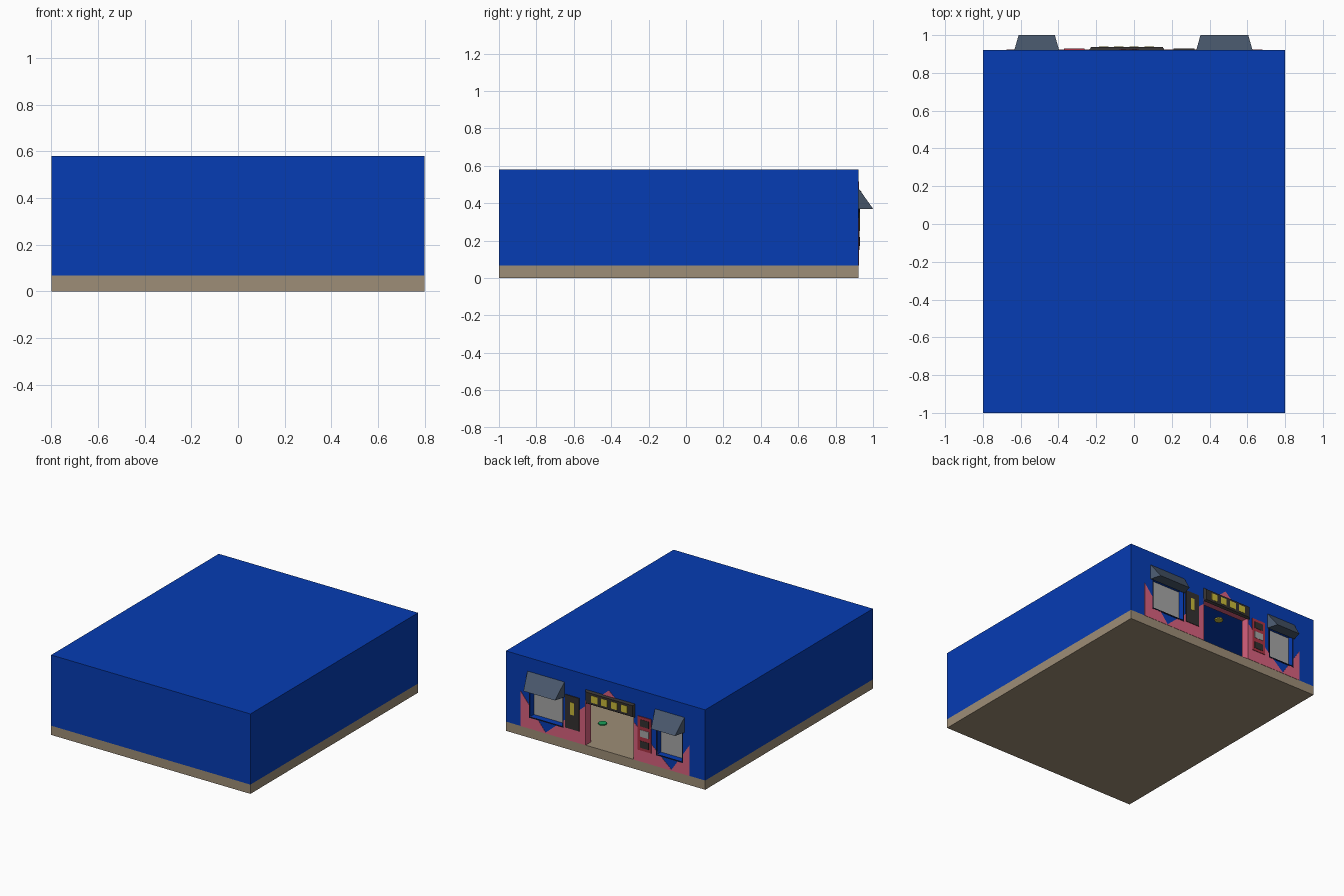
import bpy, bmesh

if "Cube" in bpy.data.objects:
    bpy.data.objects.remove(bpy.data.objects["Cube"])

MATS = {}


def mat(name, rgb):
    """Flat colour given as 0-255 screen values."""
    if name not in MATS:
        m = bpy.data.materials.new(name)
        m.diffuse_color = [(c / 255) ** 2.2 for c in rgb] + [1]
        m.use_nodes = True
        m.node_tree.nodes["Principled BSDF"].inputs["Base Color"].default_value = m.diffuse_color
        MATS[name] = m
    return MATS[name]


BLUE = mat("blue_paint", (14, 62, 178))
TAN = mat("tan_stone", (156, 140, 118))
PINK = mat("pink_paint", (215, 97, 125))
SLATE = mat("slate_cloth", (76, 90, 110))
DARK = mat("dark_panel", (55, 52, 52))
NAVY = mat("navy_frame", (25, 32, 60))
YELLOW = mat("yellow_light", (200, 185, 60))
RED = mat("red_panel", (170, 55, 70))
GREEN = mat("green_mark", (30, 160, 90))
GREY = mat("grey_glass", (165, 165, 165))


def prism(name, ring_a, ring_b, material):
    """Closed solid between two matching rings of points."""
    bm = bmesh.new()
    a = [bm.verts.new(p) for p in ring_a]
    b = [bm.verts.new(p) for p in ring_b]
    bm.faces.new(a)
    bm.faces.new(b[::-1])
    for i in range(len(a)):
        j = (i + 1) % len(a)
        bm.faces.new((a[j], a[i], b[i], b[j]))
    bmesh.ops.recalc_face_normals(bm, faces=bm.faces)
    me = bpy.data.meshes.new(name)
    bm.to_mesh(me)
    bm.free()
    if material:
        me.materials.append(material)
    ob = bpy.data.objects.new(name, me)
    bpy.context.collection.objects.link(ob)
    return ob


def box(name, x, y, z, material):
    ring = lambda h: [(x[0], y[0], h), (x[1], y[0], h), (x[1], y[1], h), (x[0], y[1], h)]
    return prism(name, ring(z[0]), ring(z[1]), material)


def cut(target, cutter):
    m = target.modifiers.new("cut", "BOOLEAN")
    m.operation = "DIFFERENCE"
    m.solver = "EXACT"
    m.object = cutter
    cutter.hide_render = True
    cutter.hide_viewport = True


F = 0.922                      # plane of the shop front
BASE = 0.067                   # top of the stone base
DOOR = (-0.23, 0.165)
DOOR_TOP = 0.39
WINDOWS = {"wide": (0.345, 0.605), "narrow": (-0.615, -0.415)}
SILL, HEAD = 0.155, 0.39

# Stone base and hollow blue hall
box("stone_base", (-0.8, 0.8), (-1, F), (0, BASE), TAN)
hall = box("hall_shell", (-0.8, 0.8), (-1, F), (BASE, 0.58), BLUE)
cut(hall, box("room_cutter", (-0.74, 0.74), (-0.94, F - 0.06), (0.02, 0.52), None))

# Pink zigzag painted on the shop front
zigzag = [(0.68, BASE), (0.68, 0.32), (0.48, BASE + 0.006), (-0.027, 0.515),
          (-0.53, BASE + 0.006), (-0.675, 0.29), (-0.675, BASE)]
paint = prism("zigzag_paint", [(x, F - 0.002, z) for x, z in zigzag],
              [(x, F + 0.002, z) for x, z in zigzag], PINK)

# Openings through wall and paint
openings = [box("door_cutter", DOOR, (0.8, 1), (0.03, DOOR_TOP), None)]
openings += [box(n + "_window_cutter", x, (0.8, 1), (SILL, HEAD), None)
             for n, x in WINDOWS.items()]
for o in openings:
    cut(hall, o)
    cut(paint, o)

# Pink door lining
Y = (F - 0.06, F + 0.002)
for n, x in (("left", DOOR[0]), ("right", DOOR[1] - 0.005)):
    box("door_jamb_" + n, (x, x + 0.005), Y, (BASE, DOOR_TOP), PINK)
box("door_lintel", DOOR, Y, (DOOR_TOP - 0.005, DOOR_TOP), PINK)

# Windows: recessed glass, slim frame, sloping awning
for n, (a, b) in WINDOWS.items():
    box(n + "_window_glass", (a, b), (F - 0.055, F - 0.042), (SILL, HEAD), GREY)
    y = (F - 0.004, F + 0.004)
    w = 0.008
    box(n + "_window_sill", (a - w, b + w), y, (SILL - w, SILL), NAVY)
    box(n + "_window_side_a", (a - w, a), y, (SILL, HEAD), NAVY)
    box(n + "_window_side_b", (b, b + w), y, (SILL, HEAD), NAVY)
    c, d = a - 0.015, b + 0.022
    if a < 0:
        c, d = a - 0.018, b + 0.018
    prism(n + "_window_awning",
          [(c, F, 0.48), (c, F, 0.37), (c + 0.022, 1, 0.37)],
          [(d, F, 0.48), (d, F, 0.37), (d - 0.022, 1, 0.37)], SLATE)

# Sign board over the door, tapered, with plain light blocks
y0, y1 = F, F + 0.015
x0, x1, z0, z1 = -0.237, 0.162, 0.372, 0.472
prism("sign_board",
      [(x0, y0, z0), (x1, y0, z0), (x1, y0, z1), (x0, y0, z1)],
      [(x0 + 0.01, y1, z0 + 0.01), (x1 - 0.01, y1, z0 + 0.01),
       (x1 - 0.01, y1, z1 - 0.01), (x0 + 0.01, y1, z1 - 0.01)], DARK)
for i in range(4):
    x = -0.185 + i * 0.08
    box("sign_light_%d" % (i + 1), (x, x + 0.05), (y1 - 0.002, y1 + 0.002),
        (0.397, 0.447), YELLOW)

# Two poster panels beside the door
y = (F, F + 0.006)
face = (F + 0.004, F + 0.008)
box("poster_right", (0.21, 0.32), y, (0.155, 0.395), DARK)
box("poster_right_block", (0.25, 0.28), face, (0.26, 0.35), YELLOW)
box("poster_left_frame", (-0.37, -0.262), y, (0.15, 0.395), RED)
for i, (z, m) in enumerate(((0.17, DARK), (0.25, GREY), (0.325, DARK))):
    box("poster_left_tile_%d" % (i + 1), (-0.352, -0.28), face, (z, z + 0.05), m)

# Small details inside: floor mark and ceiling lamp
for n, loc, m in (("floor_mark", (0.26, 0.585, BASE + 0.002), GREEN),
                  ("ceiling_lamp", (-0.24, 0.6, 0.516), YELLOW)):
    bpy.ops.mesh.primitive_cylinder_add(vertices=8, radius=0.03, depth=0.01, location=loc)
    ob = bpy.context.object
    ob.name = n
    ob.data.materials.append(m)
